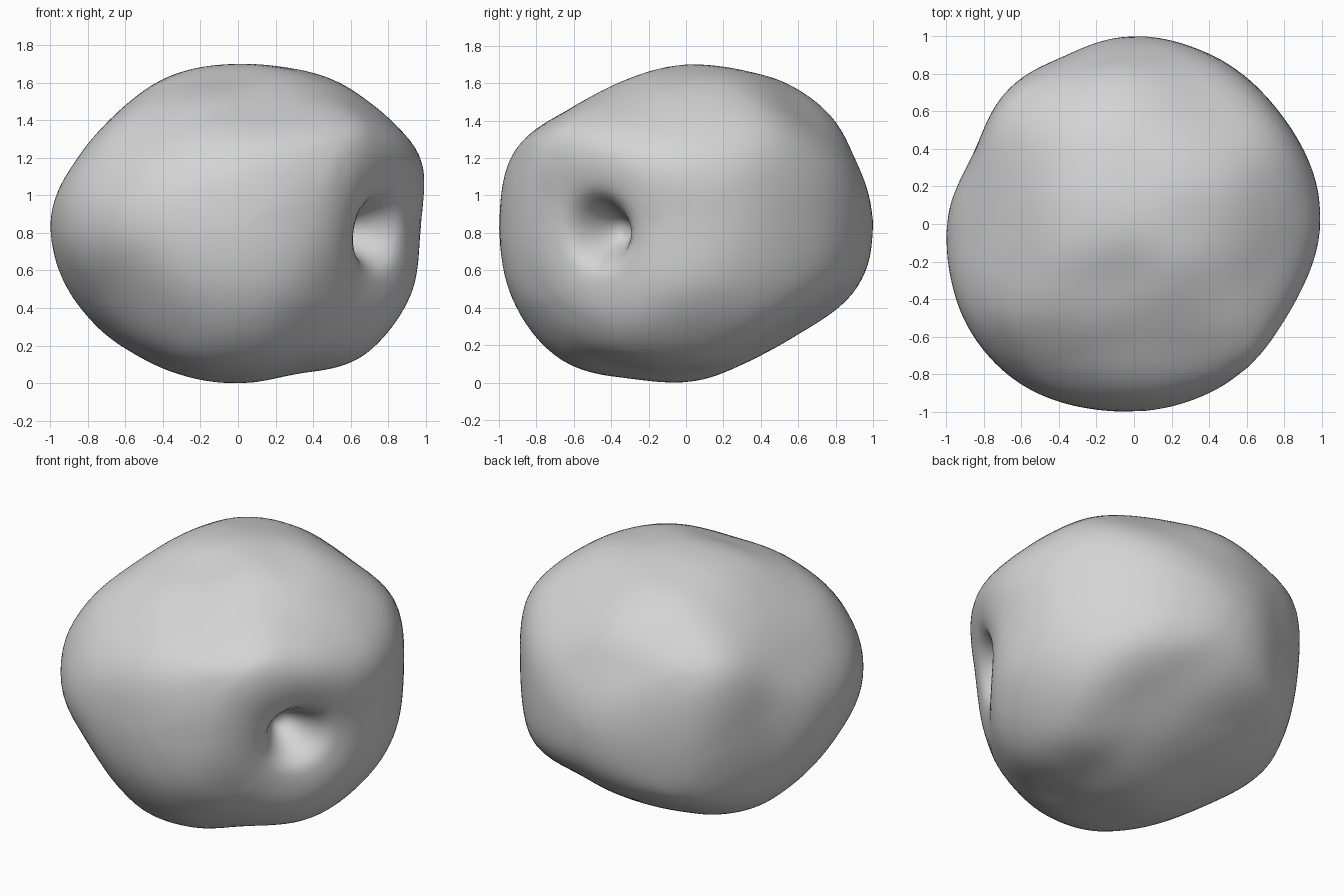
import bpy
import bmesh
import math
from mathutils import Vector

cube = bpy.data.objects.get("Cube")
if cube:
    bpy.data.objects.remove(cube, do_unlink=True)

SOFTNESS = 19          # higher keeps the ridges between outlines crisper
FULLNESS = 0.55        # share of the tight hull against the plain blend
TILT = math.radians(25)
TURN = math.radians(35)
DIMPLE_AXIS = Vector((0.85, -0.53, -0.05)).normalized()


def axes(azimuth, tilt):
    """Horizontal, upright and normal axis of an outline plane."""
    right = Vector((math.cos(azimuth), math.sin(azimuth), 0))
    away = Vector((-right.y, right.x, 0))
    up = away * math.sin(tilt) + Vector((0, 0, math.cos(tilt)))
    return right, up, right.cross(up)


# Outlines of the body: percent radii at equal angles, counterclockwise
OUTLINES = [
    (axes(0, 0),
     [98, 104, 95, 88, 85, 86, 87, 93, 100, 98, 91, 86, 85, 86, 97, 100]),
    (axes(math.pi / 2, 0),
     [100, 97, 97, 88, 85, 82, 88, 100, 100, 101, 99, 89, 85, 81, 85, 98]),
    (axes(0, math.pi / 2),
     [100, 99, 98, 99, 100, 97, 98, 94, 100, 103, 105, 103, 100, 99, 100, 100]),
    (axes(TURN, TILT),
     [98, 101, 94, 91, 91, 89, 91, 101, 105, 99, 98, 100, 93, 98, 98, 99]),
    (axes(math.pi + TURN, TILT),
     [104, 101, 93, 88, 91, 92, 98, 103, 98, 99, 88, 82, 83, 88, 91, 97]),
    (axes(math.pi - TURN, -TILT),
     [96, 103, 98, 96, 95, 98, 98, 105, 98, 96, 97, 98, 93, 91, 97, 96]),
]


def outline_radius(radii, angle):
    """Smooth closed curve through the radii."""
    count = len(radii)
    place = angle / math.tau * count
    i = math.floor(place)
    t = place - i
    a, b, c, d = (radii[(i + k) % count] / 100 for k in (-1, 0, 1, 2))
    return b + t / 2 * (c - a + t * (2 * a - 5 * b + 4 * c - d
                                     + t * (3 * (b - c) + d - a)))


def body_radius(direction, guides):
    """Rounded intersection of the outlines, relaxed towards their blend."""
    hull = blend = weights = 0
    for ((right, up, normal), _), radii in zip(OUTLINES, guides):
        u, v = direction.dot(right), direction.dot(up)
        reach = outline_radius(radii, math.atan2(v, u))
        hull += (math.hypot(u, v) / reach) ** SOFTNESS
        weight = 1 / (direction.dot(normal) ** 2 + 0.05)
        blend += weight * reach
        weights += weight
    return FULLNESS * hull ** (-1 / SOFTNESS) + (1 - FULLNESS) * blend / weights


def silhouette(points, right, up, count):
    """Widest reach of the points at each outline angle."""
    reach = [0] * count
    for point in points:
        u, v = point.dot(right), point.dot(up)
        place = math.atan2(v, u) / math.tau * count
        if abs(place - round(place)) < 0.16:
            i = round(place) % count
            reach[i] = max(reach[i], math.hypot(u, v))
    return reach


def dimple_depth(direction):
    """Wide funnel with a narrow pit in its middle."""
    angle = direction.angle(DIMPLE_AXIS)
    return 0.14 * math.exp(-(angle / 0.34) ** 2) + 0.22 * math.exp(-(angle / 0.18) ** 4)


# Sphere with its pole on the dimple, so the mesh is densest there
bm = bmesh.new()
bmesh.ops.create_uvsphere(bm, u_segments=112, v_segments=96, radius=1)
spin = Vector((0, 0, 1)).rotation_difference(DIMPLE_AXIS)
directions = [(spin @ v.co).normalized() for v in bm.verts]

# Guide curves, nudged until the rounded body meets its outlines
guides = [list(radii) for _, radii in OUTLINES]
for _ in range(4):
    points = [d * body_radius(d, guides) for d in directions]
    for ((right, up, normal), radii), guide in zip(OUTLINES, guides):
        reach = silhouette(points, right, up, len(radii))
        for i, (wanted, found) in enumerate(zip(radii, reach)):
            guide[i] *= (wanted / 100 / found) ** 0.6

# Body with the dimple pressed in, standing on the ground
for vert, direction in zip(bm.verts, directions):
    vert.co = direction * (body_radius(direction, guides) - dimple_depth(direction))
ground = min(v.co.z for v in bm.verts)
bmesh.ops.translate(bm, verts=bm.verts, vec=(0, 0, -ground))

mesh = bpy.data.meshes.new("fruit_body")
bm.to_mesh(mesh)
bm.free()
body = bpy.data.objects.new("fruit_body", mesh)
bpy.context.collection.objects.link(body)
for polygon in mesh.polygons:
    polygon.use_smooth = True

# Plain grey skin
grey = bpy.data.materials.new("plain_grey")
grey.use_nodes = True
colour = (0.66, 0.66, 0.66, 1)
grey.diffuse_color = colour
grey.node_tree.nodes["Principled BSDF"].inputs["Base Color"].default_value = colour
mesh.materials.append(grey)
